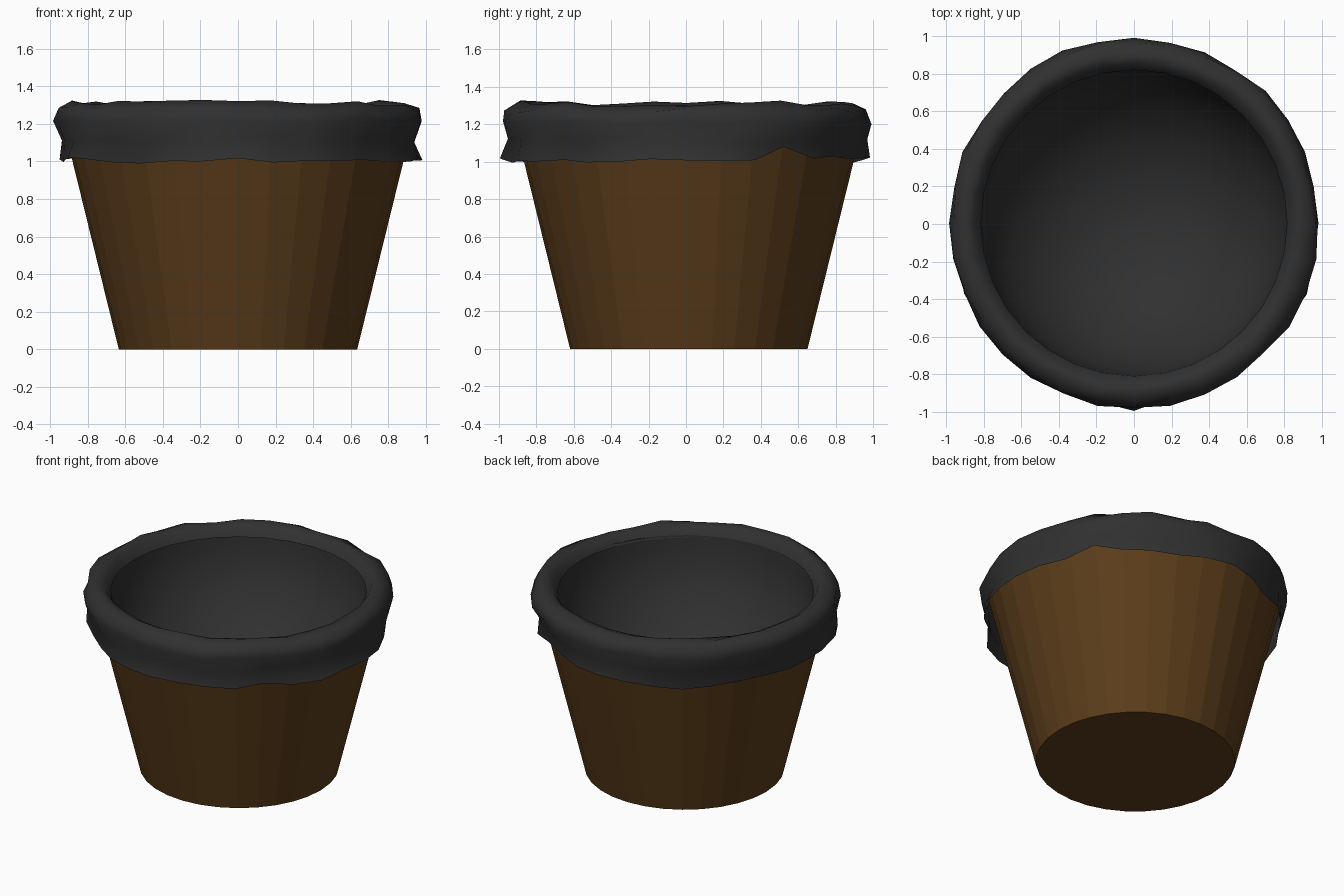
import bpy, math, random

if "Cube" in bpy.data.objects:
    bpy.data.objects.remove(bpy.data.objects["Cube"])

random.seed(11)
N = 32  # sides of every ring


def material(name, color):
    m = bpy.data.materials.new(name)
    m.diffuse_color = (*color, 1)
    m.use_nodes = True
    m.node_tree.nodes["Principled BSDF"].inputs["Base Color"].default_value = m.diffuse_color
    return m


def lathe(name, point, rows, mat, cy, smooth, cap_first=False, cap_last=False):
    """Sweep rows of N points; point(row, i) gives radius and height."""
    verts, faces = [], []
    for r in range(rows):
        for i in range(N):
            a = 2 * math.pi * i / N
            rad, z = point(r, i)
            verts.append((rad * math.cos(a), rad * math.sin(a) + cy, z))
    for r in range(rows - 1):
        for i in range(N):
            j = (i + 1) % N
            faces.append((r * N + i, r * N + j, (r + 1) * N + j, (r + 1) * N + i))
    if cap_first:
        faces.append(tuple(reversed(range(N))))
    if cap_last:
        faces.append(tuple(range((rows - 1) * N, rows * N)))
    me = bpy.data.meshes.new(name)
    me.from_pydata(verts, [], faces)
    me.materials.append(mat)
    for p in me.polygons:
        p.use_smooth = smooth
    ob = bpy.data.objects.new(name, me)
    bpy.context.collection.objects.link(ob)
    return ob


brown = material("brown", (0.105, 0.046, 0.0105))
black = material("black_plastic", (0.03, 0.03, 0.03))

# Tapered pot: floor and outer wall up to the hidden rim
pot = [(0.635, 0), (0.94, 1.24), (0.84, 1.24)]
lathe("pot", lambda r, i: pot[r], len(pot), brown, 0.015, False, True)

# Inside of the bag: a smooth round-bottomed hollow
RINGS = 12


def hollow_point(r, i):
    t = 0.5 * math.pi * r / RINGS
    return 0.825 * math.cos(t) + 0.001, 1.25 - 0.8 * math.sin(t)


lathe("bag_inside", hollow_point, RINGS + 1, black, 0.015, True, False, True)

# Bag collar: ragged hem outside, rolled over the rim to the inside
collar = [(0.95, 1.005), (0.95, 1.11), (0.985, 1.21), (0.967, 1.275),
          (0.90, 1.312), (0.85, 1.295), (0.815, 1.235)]
# Random jitter per row as (radius, height): strongest at the torn hem
jitter = [(0.03, 0.018), (0.015, 0.015), (0.01, 0.012), (0.01, 0.015),
          (0.008, 0.016), (0.004, 0.008), (0, 0)]
notches = {3: 0.075, 5: 0.03, 7: 0.03}           # torn upward
flares = {0: 0.035, 24: 0.045, 25: 0.03, 30: 0.07}  # flicked outward


def collar_point(r, i):
    rad, z = collar[r]
    jr, jz = jitter[r]
    rad += random.uniform(-jr, jr)
    z += random.uniform(-jz, jz)
    if r == 0:
        z += notches.get(i, 0)
        rad += flares.get(i, 0)
        rad = min(rad, 1.0)
    return rad, z


lathe("bag_collar", collar_point, len(collar), black, 0.005, True)
